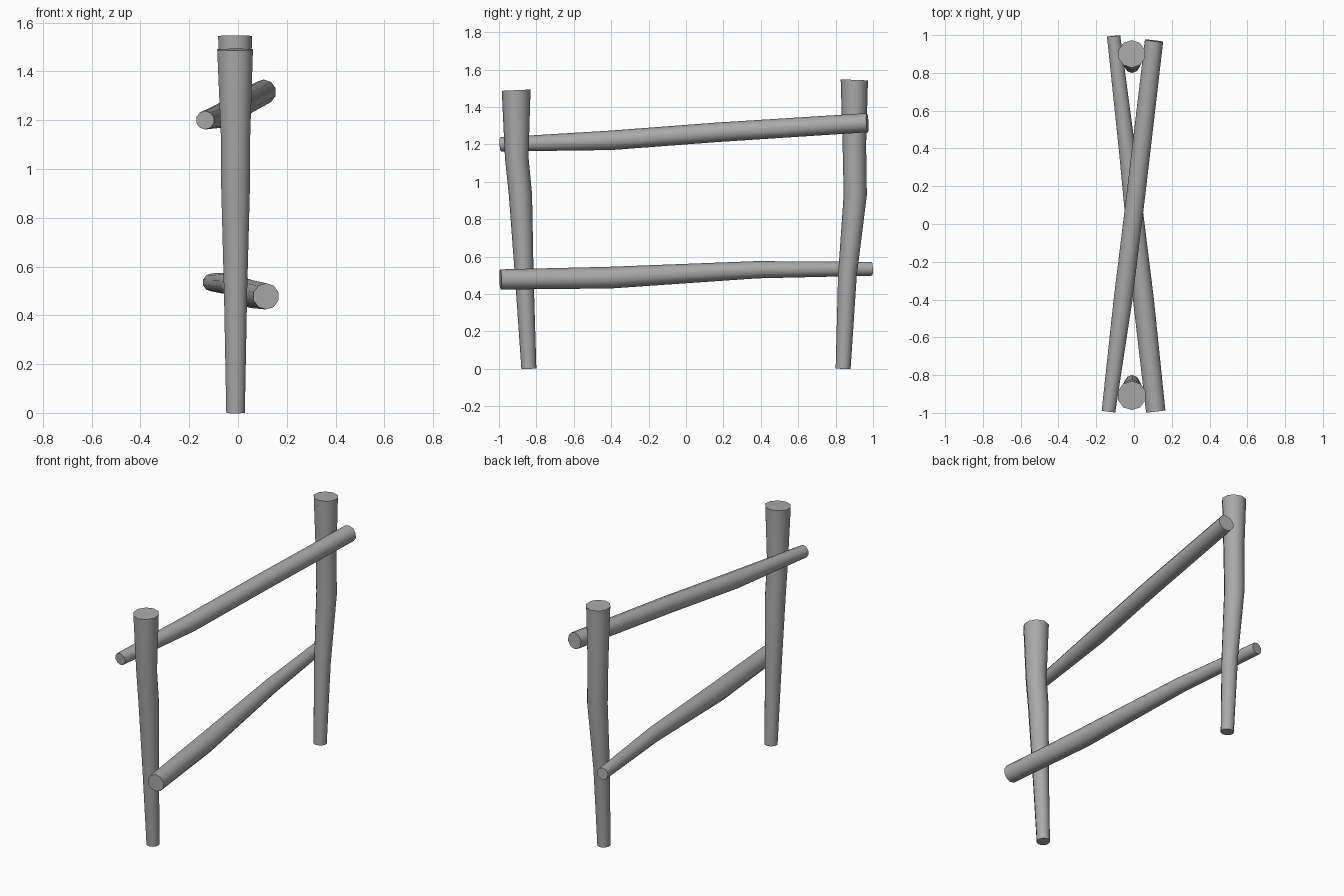
import bpy, bmesh, math
from mathutils import Vector

cube = bpy.data.objects.get("Cube")
if cube:
    bpy.data.objects.remove(cube)

SIDES = 10

wood = bpy.data.materials.new("weathered_grey")
wood.use_nodes = True
grey = (0.4, 0.4, 0.4, 1)
wood.diffuse_color = grey
wood.node_tree.nodes["Principled BSDF"].inputs["Base Color"].default_value = grey


def log(name, path):
    """Tapered, slightly bent log swept through (x, y, z, radius) stations."""
    bm = bmesh.new()
    centres = [Vector(p[:3]) for p in path]
    axis = (centres[-1] - centres[0]).normalized()
    side = Vector((1, 0, 0))
    side = (side - axis * side.dot(axis)).normalized()
    up = axis.cross(side)
    rings = []
    for c, p in zip(centres, path):
        ring = []
        for i in range(SIDES):
            a = math.tau * (i + 0.5) / SIDES
            ring.append(bm.verts.new(c + p[3] * (side * math.cos(a) + up * math.sin(a))))
        rings.append(ring)
    for low, high in zip(rings, rings[1:]):
        for i in range(SIDES):
            j = (i + 1) % SIDES
            bm.faces.new((low[i], low[j], high[j], high[i]))
    bm.faces.new(rings[0][::-1])
    bm.faces.new(rings[-1])
    bmesh.ops.recalc_face_normals(bm, faces=bm.faces)
    mesh = bpy.data.meshes.new(name)
    bm.to_mesh(mesh)
    bm.free()
    mesh.materials.append(wood)
    obj = bpy.data.objects.new(name, mesh)
    bpy.context.collection.objects.link(obj)
    bpy.ops.object.select_all(action='DESELECT')
    obj.select_set(True)
    bpy.context.view_layer.objects.active = obj
    bpy.ops.object.shade_smooth_by_angle(angle=math.radians(50))
    return obj


# Upright posts, thicker at the top
log("front_post", [(-0.01, -0.84, 0, 0.04), (-0.01, -0.865, 0.5, 0.05),
                   (-0.01, -0.885, 0.93, 0.062), (-0.01, -0.905, 1.13, 0.063),
                   (-0.012, -0.908, 1.49, 0.077)])
log("back_post", [(-0.01, 0.84, 0, 0.04), (-0.01, 0.863, 0.5, 0.05),
                  (-0.01, 0.905, 0.93, 0.062), (-0.01, 0.9, 1.2, 0.063),
                  (-0.012, 0.9, 1.545, 0.073)])

# Crossing rails, resting on opposite sides of the posts
log("upper_rail", [(-0.135, -0.992, 1.2, 0.038), (-0.058, -0.4, 1.222, 0.052),
                   (0.012, 0.17, 1.265, 0.052), (0.106, 0.97, 1.316, 0.051)])
log("lower_rail", [(0.115, -0.992, 0.478, 0.054), (0.05, -0.4, 0.488, 0.058),
                   (-0.035, 0.38, 0.53, 0.046), (-0.108, 0.995, 0.535, 0.037)])
